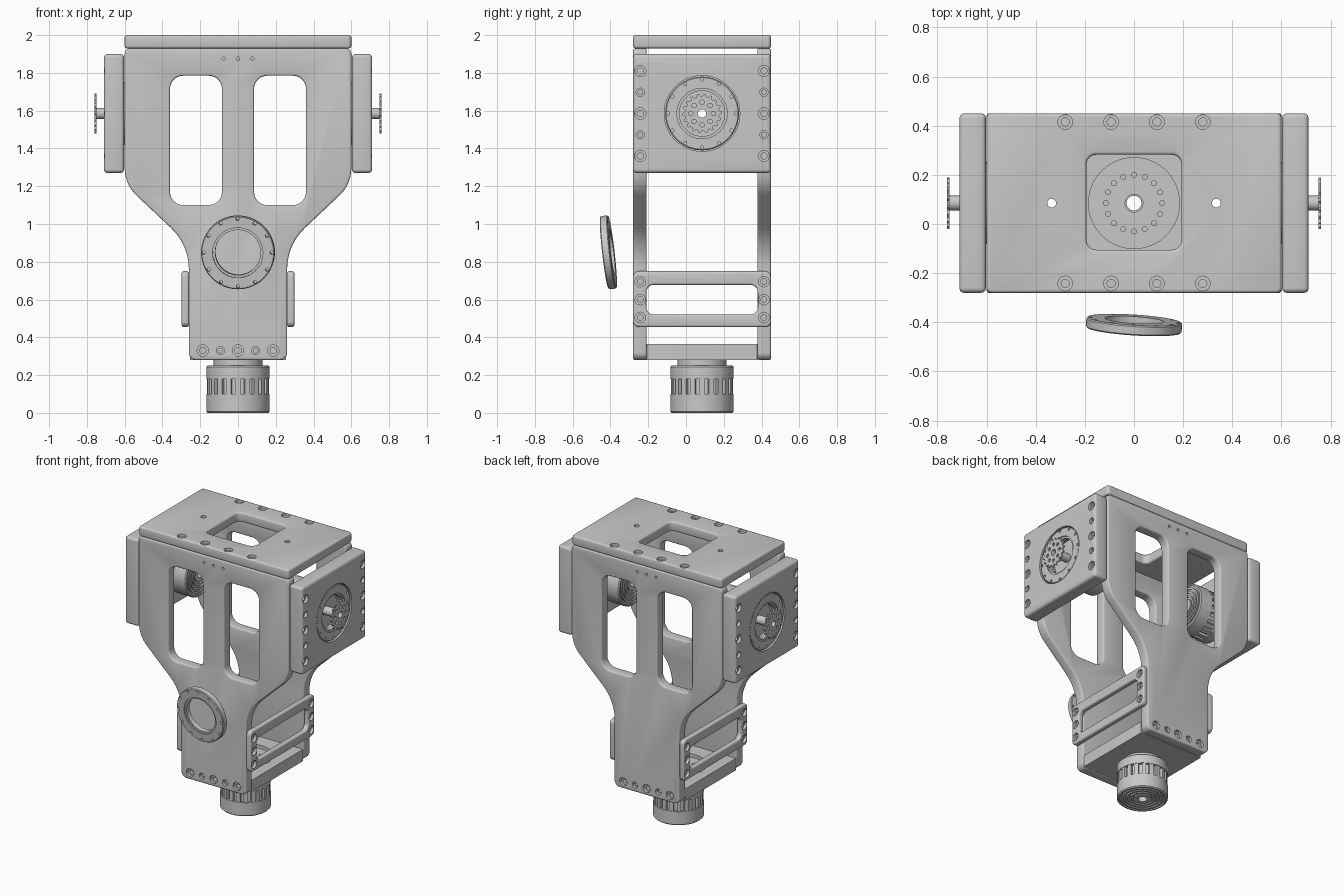
import bpy, bmesh, math
from mathutils import Matrix, Vector

if "Cube" in bpy.data.objects:
    bpy.data.objects.remove(bpy.data.objects["Cube"], do_unlink=True)

metal = bpy.data.materials.new("machined_grey")
metal.use_nodes = True
GREY = (0.58, 0.58, 0.58, 1)
metal.diffuse_color = GREY
metal.node_tree.nodes["Principled BSDF"].inputs["Base Color"].default_value = GREY

MID = 0.085      # y of the housing's centre line
HALF = 0.365     # half depth of the housing
AXLE = 1.585     # height of the side motors
TAU = math.tau


def frame(u, v, origin=(0, MID, 0)):
    """Local axes: u across, v up, w outward."""
    u, v = Vector(u), Vector(v)
    m = Matrix((u, v, u.cross(v))).transposed().to_4x4()
    return Matrix.Translation(origin) @ m


X, Y, Z = Vector((1, 0, 0)), Vector((0, 1, 0)), Vector((0, 0, 1))
FRONT, BACK = frame(X, Z), frame(-X, Z)
LEFT, RIGHT = frame(Y, Z), frame(-Y, Z)
TOP = frame(X, Y)


def rounded(corners, seg=7):
    """Outline with a fillet radius at each (u, v, r) corner."""
    out = []
    for i, (x, y, r) in enumerate(corners):
        p = Vector((x, y))
        a = (Vector(corners[i - 1][:2]) - p).normalized()
        b = (Vector(corners[(i + 1) % len(corners)][:2]) - p).normalized()
        half = a.angle(b) / 2
        c = p + (a + b).normalized() * r / math.sin(half)
        t = r / math.tan(half)
        s, e = (p + a * t - c).normalized(), (p + b * t - c).normalized()
        out += [c + s.slerp(e, k / seg).normalized() * r for k in range(seg + 1)]
    return out


def box(u0, u1, v0, v1, r):
    return rounded([(u0, v0, r), (u1, v0, r), (u1, v1, r), (u0, v1, r)])


def prism(bm, m, outline, w0, w1):
    lo, hi = ([bm.verts.new(m @ Vector((p[0], p[1], w))) for p in outline] for w in (w0, w1))
    bm.faces.new(lo[::-1])
    bm.faces.new(hi)
    for i in range(len(lo)):
        bm.faces.new((lo[i - 1], lo[i], hi[i], hi[i - 1]))


def lathe(bm, m, profile, n=48):
    """Revolve a closed (r, w) profile about the local w axis."""
    rings = [[bm.verts.new(m @ Vector((r * math.cos(TAU * i / n), r * math.sin(TAU * i / n), w)))
              for r, w in profile] for i in range(n)]
    for i in range(n):
        for j in range(len(profile)):
            if profile[j - 1][0] or profile[j][0]:
                bm.faces.new((rings[i - 1][j - 1], rings[i - 1][j], rings[i][j], rings[i][j - 1]))
    bmesh.ops.remove_doubles(bm, verts=[v for ring in rings for v in ring], dist=1e-5)


def bolt(u, v, r=0.03):
    return (u, v, r, r * 0.55, 0.02, 0.045)


def hole(u, v, r, depth):
    return (u, v, r, r, depth / 2, depth)


def circle_of_holes(n, radius, r, depth):
    return [hole(radius * math.sin(TAU * i / n), radius * math.cos(TAU * i / n), r, depth)
            for i in range(n)]


def mesh_object(name, bm):
    bmesh.ops.recalc_face_normals(bm, faces=bm.faces[:])
    mesh = bpy.data.meshes.new(name)
    bm.to_mesh(mesh)
    bm.free()
    mesh.materials.append(metal)
    ob = bpy.data.objects.new(name, mesh)
    bpy.context.scene.collection.objects.link(ob)
    return ob


def finish(name, bm, m=None, windows=(), holes=(), w0=0, w1=0, bevel=0):
    """Cut windows, soften edges, drill holes from the face at w1, then shade."""
    ob = mesh_object(name, bm)
    bpy.ops.object.select_all(action='DESELECT')
    ob.select_set(True)
    bpy.context.view_layer.objects.active = ob

    def cut(cbm):
        cutter = mesh_object("cutter", cbm)
        cutter.hide_render = True
        mod = ob.modifiers.new("cut", 'BOOLEAN')
        mod.operation, mod.solver, mod.object = 'DIFFERENCE', 'EXACT', cutter
        bpy.ops.object.modifier_apply(modifier=mod.name)
        bpy.data.objects.remove(cutter, do_unlink=True)

    if windows:
        cbm = bmesh.new()
        for outline in windows:
            prism(cbm, m, outline, w0 - 0.05, w1 + 0.05)
        cut(cbm)
    if bevel:
        mod = ob.modifiers.new("soft", 'BEVEL')
        mod.width, mod.segments, mod.angle_limit = bevel, 3, math.radians(50)
        bpy.ops.object.modifier_apply(modifier=mod.name)
    if holes:
        cbm = bmesh.new()
        for u, v, r, r2, d1, d2 in holes:
            lathe(cbm, m @ Matrix.Translation((u, v, w1)),
                  [(0, -d2), (r2, -d2), (r2, -d1), (r, -d1), (r, 0.02), (0, 0.02)],
                  64 if r > 0.1 else 16)
        cut(cbm)
    bpy.ops.object.shade_smooth_by_angle(angle=math.radians(35))


def plate(name, m, outline, w0, w1, windows=(), holes=(), bevel=0.01):
    bm = bmesh.new()
    prism(bm, m, outline, w0, w1)
    finish(name, bm, m, windows, holes, w0, w1, bevel)


def bearing_ring(name, m):
    bm = bmesh.new()
    lathe(bm, m, [(0.12, -0.021), (0.19, -0.021), (0.195, -0.016), (0.195, 0.016), (0.19, 0.021),
                  (0.133, 0.021), (0.133, 0.012), (0.12, 0.012)], 64)
    finish(name, bm, m, holes=circle_of_holes(12, 0.18, 0.009, 0.06), w1=0.021)


def motor(name, m):
    """Finned can with a grooved end face and an open bore."""
    can = [(0.03, 0), (0.13, 0), (0.13, 0.03), (0.16, 0.03), (0.167, 0.037), (0.167, 0.1),
           (0.146, 0.1), (0.146, 0.18), (0.167, 0.18), (0.167, 0.273), (0.16, 0.28)]
    for k in range(4):
        r = 0.15 - 0.026 * k
        can += [(r, 0.28), (r, 0.27), (r - 0.012, 0.27), (r - 0.012, 0.28)]
    bm = bmesh.new()
    lathe(bm, m, can + [(0.03, 0.28)])
    for i in range(20):
        prism(bm, m @ Matrix.Rotation(TAU * i / 20, 4, 'Z'),
              [(0.14, -0.014), (0.164, -0.014), (0.164, 0.014), (0.14, 0.014)], 0.095, 0.185)
    finish(name, bm)


# Tapered front and back plates
half = [(0.26, 0.28, 0.04), (0.26, 0.89, 0.3), (0.6, 1.21, 0.2), (0.6, 1.93, 0.03)]
body = rounded(half + [(-x, z, r) for x, z, r in half[::-1]])
body_holes = [bolt(0.0933 * i, 0.33, 0.022 if i % 2 else 0.03) for i in range(-2, 3)]
body_holes += [hole(0.075 * i, 1.875, 0.009, 0.03) for i in (-1, 0, 1)]
slots = [box(0.085, 0.36, 1.10, 1.785, 0.07), box(-0.36, -0.085, 1.10, 1.785, 0.07)]
for name, m in (("front_plate", FRONT), ("back_plate", BACK)):
    plate(name, m, body, HALF - 0.072, HALF, slots, body_holes)

# Top plate with square opening
top_holes = [bolt(x, y) for x in (-0.28, -0.093, 0.093, 0.28) for y in (-0.327, 0.33)]
top_holes += [hole(x, 0, 0.018, 0.2) for x in (-0.335, 0.335)]
plate("top_plate", TOP, box(-0.6, 0.6, -HALF, HALF, 0.02), 1.93, 2.0,
      [box(-0.193, 0.193, -0.19, 0.197, 0.04)], top_holes, 0.012)

# Floor with its round motor mount
plate("floor", TOP, box(-0.255, 0.255, -0.293, 0.293, 0.004), 0.28, 0.365,
      holes=[hole(0, 0, 0.185, 0.2)], bevel=0)
bm = bmesh.new()
lathe(bm, TOP, [(0.036, 0.28), (0.185, 0.28), (0.185, 0.34), (0.036, 0.34)], 64)
finish("motor_mount", bm, TOP, holes=circle_of_holes(16, 0.115, 0.01, 0.03), w1=0.34)
motor("bottom_motor", frame(X, -Y, (0, MID, 0.28)))

# Side assemblies
panel_holes = [bolt(u, AXLE + 0.1125 * i, 0.022 if i % 2 else 0.03)
               for u in (-0.327, 0.327) for i in range(-2, 3)]
panel_holes.append((0, AXLE, 0.2, 0.135, 0.05, 0.2))   # ring pocket and motor bore
brace_holes = [bolt(u, z, 0.028) for u in (-0.327, 0.327) for z in (0.505, 0.6, 0.695)]
gear = [((0.105 if i % 4 < 2 else 0.09) * math.cos(TAU * i / 72),
         (0.105 if i % 4 < 2 else 0.09) * math.sin(TAU * i / 72)) for i in range(72)]
for side, m in (("left", LEFT), ("right", RIGHT)):
    axle = m @ Matrix.Translation((0, AXLE, 0))
    plate(side + "_panel", m, box(-HALF, HALF, 1.27, 1.90, 0.02), 0.603, 0.71,
          holes=panel_holes, bevel=0.018)
    plate(side + "_brace", m, box(-HALF, HALF, 0.455, 0.75, 0.03), 0.26, 0.298,
          [box(-0.295, 0.295, 0.52, 0.678, 0.04)], brace_holes)
    bearing_ring(side + "_panel_ring", axle @ Matrix.Translation((0, 0, 0.684)))
    motor(side + "_motor", axle @ Matrix.Translation((0, 0, 0.64)) @ Matrix.Rotation(math.pi, 4, 'X'))
    bm = bmesh.new()
    lathe(bm, axle, [(0.022, 0.6), (0.03, 0.6), (0.03, 0.755), (0.022, 0.755)], 24)
    finish(side + "_shaft", bm)
    plate(side + "_toothed_disc", axle, gear, 0.75, 0.76,
          holes=[hole(0, 0, 0.022, 0.05)] + circle_of_holes(8, 0.06, 0.012, 0.05), bevel=0)

# Loose ring floating ahead of the front plate, slightly tilted
tilt = Vector((-0.064, -1, -0.115)).to_track_quat('Z', 'Y').to_matrix().to_4x4()
bearing_ring("loose_ring", Matrix.Translation((0, -0.411, 0.85)) @ tilt)
